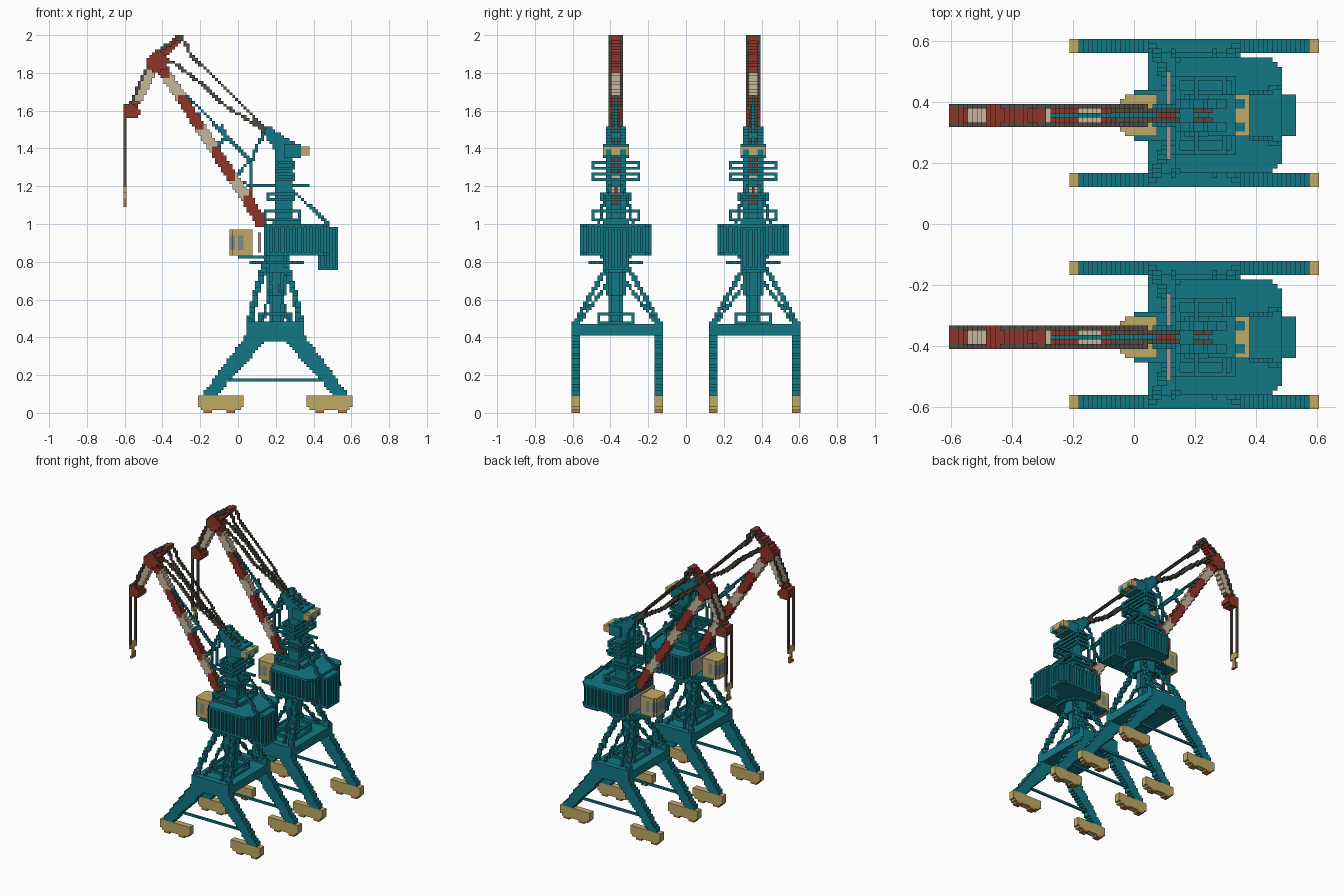
import bpy, bmesh, math

if "Cube" in bpy.data.objects:
    bpy.data.objects.remove(bpy.data.objects["Cube"])

V = 2 / 132          # block size; y is given in whole blocks, x and z in units
MID = 25             # legs are symmetric about this block sum in x
COLORS = {
    "teal": (0.006, 0.19, 0.235), "red": (0.28, 0.035, 0.022), "tan": (0.53, 0.40, 0.13),
    "beige": (0.56, 0.48, 0.34), "rope": (0.085, 0.07, 0.055), "glass": (0.20, 0.26, 0.28),
    "panel": (0.36, 0.33, 0.30), "wheel": (0.45, 0.19, 0.06),
}
MATS = {}
for key, rgb in COLORS.items():
    MATS[key] = bpy.data.materials.new(key)
    MATS[key].diffuse_color = (*rgb, 1)


# ---- block shape helpers: each returns a set of (i, j, k) blocks ----
def box(x0, x1, j0, j1, z0, z1):
    r = lambda a, b: range(round(a / V), max(round(b / V), round(a / V) + 1))
    return {(i, j, k) for i in r(x0, x1) for j in range(j0, j1 + 1) for k in r(z0, z1)}


def line(pts, w=1, wj=1):
    cells = set()
    for (xa, ja, za), (xb, jb, zb) in zip(pts, pts[1:]):
        n = int(max(abs(xb - xa) / V, abs(jb - ja), abs(zb - za) / V)) * 2 + 1
        for s in range(n + 1):
            t = s / n
            i = math.floor((xa + (xb - xa) * t) / V - (w - 1) / 2)
            k = math.floor((za + (zb - za) * t) / V - (w - 1) / 2)
            j = round(ja + (jb - ja) * t) - wj // 2
            cells |= {(i + a, j + b, k + c) for a in range(w) for b in range(wj) for c in range(w)}
    return cells


def inside(poly, x, y):
    hit = False
    for (xa, ya), (xb, yb) in zip(poly, poly[1:] + poly[:1]):
        if (ya > y) != (yb > y) and x < (xb - xa) * (y - ya) / (yb - ya) + xa:
            hit = not hit
    return hit


def prism(poly, j0, j1):
    """Side profile in x, z extruded across y."""
    return {(i, j, k) for i in range(-45, 45) for k in range(135)
            if inside(poly, (i + .5) * V, (k + .5) * V) for j in range(j0, j1 + 1)}


def plan(poly, z0, z1):
    """Plan outline in x, y-blocks extruded up z."""
    return {(i, j, k) for i in range(-45, 45) for j in range(-20, 21)
            if inside(poly, (i + .5) * V, j + 1e-4) for k in range(round(z0 / V), round(z1 / V))}


def circle(x, z, r, s=1):
    return [(x + r * math.cos(a * math.pi / 12), (z + r * math.sin(a * math.pi / 12)) * s) for a in range(24)]


def flip_y(cells, s=0):
    return cells | {(i, s - j, k) for i, j, k in cells}


def flip_x(cells):
    return cells | {(MID - i, j, k) for i, j, k in cells}


def railing(x0, x1, j, z0, z1):
    full, hole = box(x0, x1, -j, j, z0, z1), box(x0 + V, x1 - V, 1 - j, j - 1, z0, z1)
    i0, i1, k0, k1 = round(x0 / V), round(x1 / V) - 1, round(z0 / V), round(z1 / V) - 1
    return {c for c in full - hole if c[2] in (k0, k1) or (c[0] in (i0, i1) and abs(c[1]) == j)}


def corrugate(cells):
    ks = [c[2] for c in cells]
    lo, hi = min(ks), max(ks)
    rim = {(i, j, k) for i, j, k in cells if lo < k < hi and (i + j) % 2
           and any((i + a, j + b, k) not in cells for a, b in ((1, 0), (-1, 0), (0, 1), (0, -1)))}
    return cells - rim


# ---- turn blocks into one mesh, placed once per crane ----
SIDES = [((1, 0, 0), [(1, 0, 0), (1, 1, 0), (1, 1, 1), (1, 0, 1)]), ((-1, 0, 0), [(0, 0, 0), (0, 0, 1), (0, 1, 1), (0, 1, 0)]),
         ((0, 1, 0), [(0, 1, 0), (0, 1, 1), (1, 1, 1), (1, 1, 0)]), ((0, -1, 0), [(0, 0, 0), (1, 0, 0), (1, 0, 1), (0, 0, 1)]),
         ((0, 0, 1), [(0, 0, 1), (1, 0, 1), (1, 1, 1), (0, 1, 1)]), ((0, 0, -1), [(0, 0, 0), (0, 1, 0), (1, 1, 0), (1, 0, 0)])]


def part(name, color, cells):
    bm, verts = bmesh.new(), {}
    for i, j, k in cells:
        for d, quad in SIDES:
            if (i + d[0], j + d[1], k + d[2]) in cells:
                continue
            ring = []
            for a, b, c in quad:
                key = (i + a, j + b, k + c)
                if key not in verts:
                    verts[key] = bm.verts.new((key[0] * V, (key[1] - 1) * V, key[2] * V))
                ring.append(verts[key])
            bm.faces.new(ring)
    bmesh.ops.dissolve_limit(bm, angle_limit=0.01, verts=bm.verts[:], edges=bm.edges[:])
    me = bpy.data.meshes.new(name)
    bm.to_mesh(me)
    bm.free()
    me.materials.append(MATS[color])
    for side, j in (("front", -24), ("back", 24)):
        ob = bpy.data.objects.new(f"{side}_{name}", me)
        ob.location.y = j * V
        bpy.context.collection.objects.link(ob)


# ---- portal base ----
both = lambda c: flip_x(flip_y(c, 1))
part("bogies", "tan", both(box(-.212, .03, 14, 16, .03, .085) | box(-.195, .012, 14, 16, .015, .03)))
part("wheels", "wheel", both(box(-.18, -.135, 14, 16, 0, .015) | box(-.065, -.02, 14, 16, 0, .015)))
leg = [(-.18, .085), (-.18, .11), (.05, .42), (.05, .48), (.2, .48), (.2, .375), (.14, .375), (-.12, .085)]
part("portal_legs", "teal", both(prism(leg, 14, 16) | box(-.06, .2, 15, 15, .165, .185)))
part("portal_deck", "teal", flip_x(box(.05, .2, -15, 16, .41, .47)))
part("deck_railing", "teal", railing(.105, .288, 6, .47, .53))

# ---- pedestal ----
disc = lambda r, z0, z1: plan(circle(.205, 0, r, 1 / V), z0, z1)
part("pedestal", "teal", disc(.04, .47, .62) | disc(.05, .62, .74) | disc(.075, .74, .85))
part("pedestal_struts", "teal", both(line([(.065, 15, .48), (.09, 10, .62), (.14, 4, .78)], 2)
                                     | line([(.13, 14, .48), (.18, 3, .70)])))
part("slewing_walkway", "teal", disc(.15, .79, .805) - disc(.125, .79, .805))

# ---- machinery house ----
house = [(.13, -10), (.16, -12.5), (.45, -12.5), (.485, -10), (.485, 10), (.45, 12.5), (.16, 12.5), (.13, 10)]
part("machinery_house", "teal", corrugate(plan(house, .83, 1.0)))
part("counterweight", "teal", corrugate(box(.42, .53, -4, 4, .765, .985)))
part("front_panel", "panel", box(.106, .121, -9, 9, .845, .955))
part("house_floor", "teal", box(0, .14, -5, 5, .82, .84))

# ---- driver cab with wraparound glass ----
cab_plan = [(-.052, -2.5), (-.02, -4.5), (.075, -4.5), (.075, 4.5), (-.02, 4.5), (-.052, 2.5)]
cab = plan(cab_plan, .84, .97)
shell = {c for c in cab if any((c[0] + a, c[1] + b, c[2]) not in cab for a, b in ((-1, 0), (0, 1), (0, -1)))}
glass = {c for c in shell if .86 < c[2] * V < .935 and c[0] * V < .03 and c[0] % 4 != 3}
part("cab", "tan", cab - glass)
part("cab_window", "glass", glass)

# ---- tower ----
side = [(.195, 1), (.195, 1.39), (.14, 1.47), (.14, 1.5), (.17, 1.515), (.26, 1.455), (.3, 1.43),
        (.385, 1.39), (.385, 1.365), (.29, 1.365), (.29, 1)]
part("tower_sides", "teal", flip_y(prism(side, 2, 3)))
part("tower_crossbars", "teal", box(.18, .33, -4, 4, 1, 1.03) | box(.21, .28, -2, 2, 1.19, 1.22)
     | box(.24, .34, -4, 4, 1.345, 1.42) | box(.15, .2, -3, 3, 1.46, 1.49) | box(.24, .28, -2, 2, 1.03, 1.1))
part("tower_weight", "tan", box(.333, .375, -4, 4, 1.365, 1.405))
part("tower_railings", "teal", railing(.14, .335, 8, 1.02, 1.08) | railing(.15, .3, 5, 1.12, 1.17)
     | railing(.19, .305, 8, 1.23, 1.275) | railing(.19, .305, 8, 1.29, 1.34))
part("tower_walkway", "teal", flip_y(box(.06, .38, 2, 2, 1.2, 1.215)) | box(.06, .075, -2, 2, 1.2, 1.215))
part("tower_arms", "teal", flip_y(line([(.14, 2, 1.48), (.1, 2, 1.41), (.068, 2, 1.31), (.068, 2, 1.2)])))
part("support_rod", "red", line([(.068, 0, 1.2), (.068, 0, 1.06)]))
part("rear_stays", "teal", flip_y(line([(.28, 3, 1.19), (.48, 6, 1.0)])))

# ---- striped boom and jib ----
A, B = (.13, 1.0), (-.43, 1.87)
at = lambda t: (A[0] + (B[0] - A[0]) * t, 0, A[1] + (B[1] - A[1]) * t)
stripes = {"red": [(0, .14), (.29, .44), (.60, .75), (.92, 1)], "beige": [(.14, .29), (.44, .60), (.75, .92)]}
boom = {c: set().union(*(line([at(a), at(b)], 3, 3) for a, b in stripes[c])) for c in stripes}
part("boom_red_sections", "red", boom["red"])
part("boom_pale_sections", "beige", boom["beige"] - boom["red"])
part("boom_head", "red", prism(circle(-.425, 1.86, .055), -2, 2)
     | prism([(-.47, 1.88), (-.32, 2.001), (-.295, 2.001), (-.295, 1.975), (-.36, 1.91), (-.39, 1.85)], -1, 1))
part("jib_pale_section", "beige", line([(-.455, 0, 1.81), (-.53, 0, 1.67)], 3, 3))
part("jib_tip", "red", prism(circle(-.56, 1.595, .04), -2, 2) | line([(-.525, 0, 1.66), (-.585, 0, 1.62)], 2, 3))
part("boom_ladder", "teal", line([(-.29, 0, 1.7), (-.19, 0, 1.6), (-.06, 0, 1.46), (.07, 0, 1.33)])
     | line([(-.19, 0, 1.6), (-.23, 0, 1.55)]) | line([(-.06, 0, 1.46), (-.12, 0, 1.4)])
     | line([(.06, 0, 1.34), (-.02, 0, 1.24), (.07, 0, 1.2)]) | line([(-.06, 0, 1.46), (-.09, 0, 1.53)]))

# ---- ropes and hook ----
part("luffing_ropes", "rope", flip_y(line([(-.30, 2, 1.99), (-.25, 2, 1.9), (-.08, 2, 1.73), (.15, 1, 1.5)])))
part("hoist_ropes", "rope", flip_y(line([(-.38, 2, 1.88), (-.2, 2, 1.75), (-.07, 2, 1.63), (-.06, 1, 1.62), (.27, 1, 1.41)])))
part("jib_ropes", "rope", flip_y(line([(-.31, 2, 1.985), (-.44, 2, 1.9), (-.5, 2, 1.79), (-.54, 2, 1.69),
                                       (-.575, 2, 1.625), (-.6, 2, 1.625), (-.6, 2, 1.2)])))
part("hook_block", "tan", box(-.606, -.59, -2, 2, 1.165, 1.21) | box(-.606, -.59, 0, 0, 1.13, 1.165))
part("hook", "wheel", box(-.606, -.59, -1, 1, 1.09, 1.105) | box(-.606, -.59, 1, 1, 1.105, 1.13)
     | box(-.606, -.59, 0, 0, 1.105, 1.14))

for m in bpy.data.materials:
    if m.users and not m.is_grease_pencil:
        m.use_nodes = True
        m.node_tree.nodes["Principled BSDF"].inputs["Base Color"].default_value = m.diffuse_color
